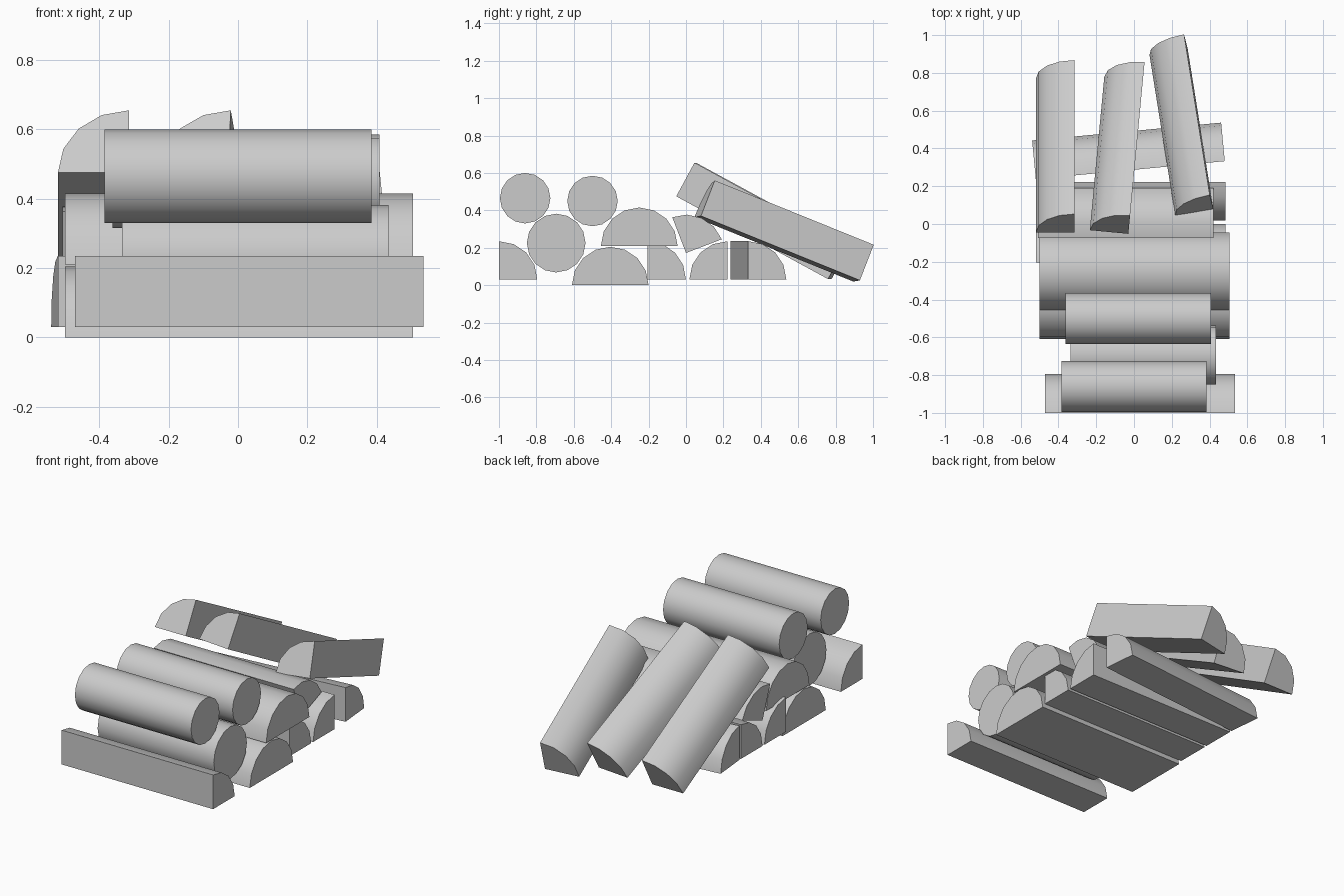
import bpy, bmesh, math
from mathutils import Vector, Matrix

if "Cube" in bpy.data.objects:
    bpy.data.objects.remove(bpy.data.objects["Cube"])

STEP = math.radians(22.5)  # every log is cut from a 16-sided round


def arc(r, steps):
    return [(r * math.cos(i * STEP), r * math.sin(i * STEP)) for i in range(steps + 1)]


def extrude_log(name, profile, origin, axis, u, v, length):
    """Sweep a (u, v) profile from origin along axis."""
    o, a, u, v = (Vector(k) for k in (origin, axis, u, v))
    bm = bmesh.new()
    near = [bm.verts.new(o + u * p + v * q) for p, q in profile]
    far = [bm.verts.new(k.co + a * length) for k in near]
    bm.faces.new(near)
    bm.faces.new(far)
    n = len(near)
    for i in range(n):
        j = (i + 1) % n
        bm.faces.new((near[i], near[j], far[j], far[i]))
    bmesh.ops.recalc_face_normals(bm, faces=bm.faces[:])
    me = bpy.data.meshes.new(name)
    bm.to_mesh(me)
    bm.free()
    ob = bpy.data.objects.new(name, me)
    bpy.context.collection.objects.link(ob)
    bpy.ops.object.select_all(action='DESELECT')
    ob.select_set(True)
    bpy.context.view_layer.objects.active = ob
    bpy.ops.object.shade_smooth_by_angle(angle=math.radians(35))
    return ob


R = 0.205
X, Y, Z = Vector((1, 0, 0)), Vector((0, 1, 0)), Vector((0, 0, 1))
quarter = [(0, 0)] + arc(R, 4)
half = arc(R, 8)

# whole round logs: x0, x1, y, z, radius
for i, (x0, x1, y, z, r) in enumerate([
        (-0.385, 0.385, -0.86, 0.465, 0.135),
        (-0.362, 0.408, -0.50, 0.45, 0.135),
        (-0.335, 0.435, -0.694, 0.225, 0.157)]):
    extrude_log(f"round_log_{i + 1}", arc(r, 15), (x0, y, z), X, Y, Z, x1 - x0)

# half logs, flat side down
for i, (y, z) in enumerate([(-0.405, 0.0), (-0.25, 0.21)]):
    extrude_log(f"half_log_{i + 1}", half, (-0.5, y, z), X, Y, Z, 1.005)

# quarter logs lying across the pile: x, y, z of the split corner, side, length
for i, (x, y, z, side, length) in enumerate([
        (-0.47, -1.0, 0.03, 1, 1.005),
        (-0.52, -0.205, 0.03, 1, 1.005),
        (-0.52, 0.223, 0.03, -1, 1.005)]):
    extrude_log(f"quarter_log_{i + 1}", quarter, (x, y, z), X, Y * side, Z, length)

# quarter log turned slightly at the back
turn = Matrix.Rotation(math.radians(5.4), 3, 'Z')
extrude_log("quarter_log_turned", quarter, (-0.52, 0.238, 0.03), turn @ X, turn @ Y, Z, 1.005)

# quarter log rolled on top of the others
roll = Matrix.Rotation(math.radians(21), 3, 'X')
extrude_log("quarter_log_rolled", quarter, (-0.507, 0.0, 0.172), X, roll @ Y, roll @ Z, 0.927)

# quarter logs leaning on the back: upper corner, tilt, yaw, roll
for i, (corner, tilt, yaw, spin) in enumerate([
        ((-0.315, -0.045, 0.475), 28.5, 0, 0),
        ((-0.03, -0.052, 0.475), 28.5, -5.4, 0),
        ((0.42, 0.08, 0.37), 21.8, 9.1, -2)]):
    m = (Matrix.Rotation(math.radians(yaw), 3, 'Z')
         @ Matrix.Rotation(math.radians(-tilt), 3, 'X')
         @ Matrix.Rotation(math.radians(spin), 3, 'Y'))
    extrude_log(f"leaning_log_{i + 1}", quarter, corner, m @ Y, m @ -X, m @ Z, 0.927)
